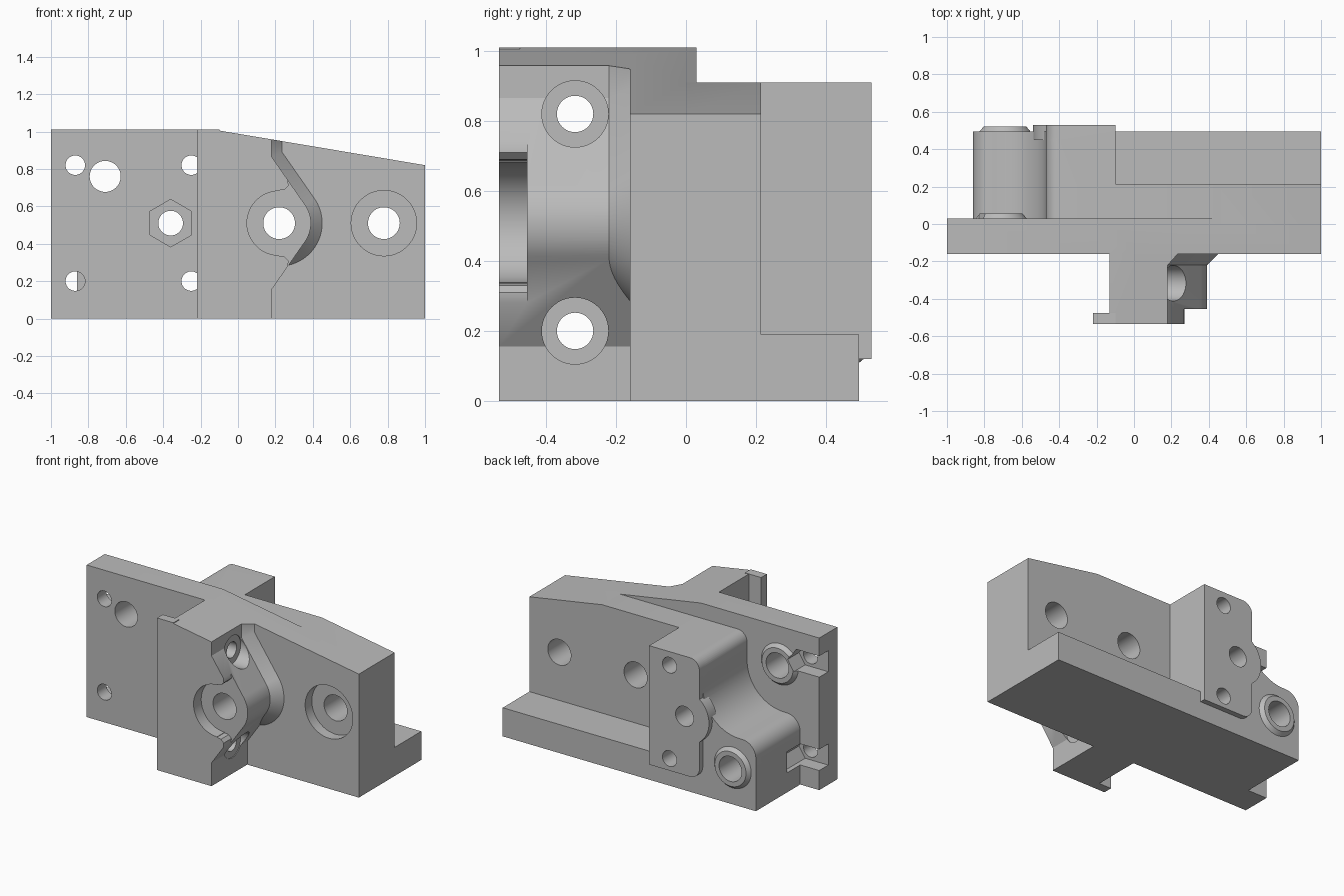
import bpy, bmesh, math

cube = bpy.data.objects.get("Cube")
if cube:
    bpy.data.objects.remove(cube, do_unlink=True)

grey = bpy.data.materials.new("plain_grey")
grey.use_nodes = True
COLOUR = (0.5, 0.5, 0.5, 1)
grey.diffuse_color = COLOUR
grey.node_tree.nodes["Principled BSDF"].inputs["Base Color"].default_value = COLOUR


def loft(name, start, end, a, b, axis="y"):
    """Solid between two matching outlines; outlines are (x, z), or (y, z) along x."""
    bm = bmesh.new()
    place = (lambda p, t: (p[0], t, p[1])) if axis == "y" else (lambda p, t: (t, p[0], p[1]))
    lo = [bm.verts.new(place(p, a)) for p in start]
    hi = [bm.verts.new(place(p, b)) for p in end]
    bm.faces.new(lo)
    bm.faces.new(hi)
    for i in range(len(lo)):
        j = (i + 1) % len(lo)
        bm.faces.new((lo[i], lo[j], hi[j], hi[i]))
    bmesh.ops.recalc_face_normals(bm, faces=bm.faces)
    mesh = bpy.data.meshes.new(name)
    bm.to_mesh(mesh)
    bm.free()
    mesh.materials.append(grey)
    obj = bpy.data.objects.new(name, mesh)
    bpy.context.collection.objects.link(obj)
    return obj


def prism(name, outline, a, b, axis="y"):
    return loft(name, outline, outline, a, b, axis)


def arc(cx, cz, r, a0, a1, n=16):
    steps = [math.radians(a0 + (a1 - a0) * i / n) for i in range(n + 1)]
    return [(cx + r * math.cos(t), cz + r * math.sin(t)) for t in steps]


def circle(cx, cz, r, n=48, turn=0):
    return arc(cx, cz, r, turn, turn + 360, n)[:-1]


def rect(x0, z0, x1, z1):
    return [(x0, z0), (x1, z0), (x1, z1), (x0, z1)]


def combine(base, tool, operation):
    mod = base.modifiers.new(operation.lower(), "BOOLEAN")
    mod.operation, mod.object, mod.solver = operation, tool, "EXACT"
    deps = bpy.context.evaluated_depsgraph_get()
    mesh = bpy.data.meshes.new_from_object(base.evaluated_get(deps))
    base.modifiers.clear()
    base.data = mesh
    bpy.data.objects.remove(tool, do_unlink=True)


TOP, SHELF, BEND = 1.01, 0.91, -0.13
SLOPE = 0.19 / 1.13


def top(x):
    return TOP - SLOPE * max(0, x - BEND)


# Main plate with sloping top
body = prism("extruder_body", [(-1, 0), (1, 0), (1, top(1)), (BEND, TOP), (-1, TOP)], -0.16, 0.03)

solids = []
# Rear wall and foot
x_meet = BEND + (TOP - SHELF) / SLOPE
solids.append(prism("rear_wall", [(-0.3, 0), (1, 0), (1, top(1)), (x_meet, SHELF), (-0.3, SHELF)], 0, 0.215))
solids.append(prism("rear_foot", rect(-0.3, 0, 1, 0.19), 0, 0.495))

# Curved rear block
curve = ([(-0.86, 0)] + arc(-0.76, 0.35, 0.1, 180, 90, 10) + arc(-0.74, 0.72, 0.27, -86, 0, 20)
         + arc(-0.4, 0.84, 0.07, 180, 90, 10) + [(-0.1, SHELF), (-0.1, 0)])
solids.append(prism("rear_block", curve, 0, 0.495))

# Raised mounting pad
pad = ([(-0.1, 0.12)] + arc(-0.4, 0.19, 0.07, 270, 180, 10) + arc(-0.36, 0.51, 0.18, 232, 128, 16)
       + arc(-0.4, 0.84, 0.07, 180, 90, 10) + [(-0.1, SHELF)])
solids.append(prism("mounting_pad", pad, 0.45, 0.53))

# Tapered bearing collars
for cx, cz, y in ((-0.71, 0.76, 0.03), (-0.69, 0.245, 0.495)):
    solids.append(loft("collar", circle(cx, cz, 0.14), circle(cx, cz, 0.115), y - 0.005, y + 0.025))

# Front arm with rounded nose, and its edge lip
nose = arc(0.22, 0.51, 0.17, -35, 35, 20)
arm = ([(BEND, 0), (0.18, 0), (0.18, 0.155)] + nose
       + [(0.18, 0.865), (0.18, top(0.18)), (BEND, TOP)])
solids.append(prism("front_arm", arm, -0.535, -0.1))
solids.append(prism("arm_lip", rect(-0.22, 0, -0.1, TOP), -0.535, -0.475))


# Flared root where the arm meets the plate
def flare(o):
    edge = 0.18 + o * 0.9
    return ([(0, 0.3)] + arc(0.22, 0.51, 0.17 + o, -78, 35, 28)
            + [(edge, 0.865 + o * 0.45), (edge, top(edge)), (0, top(0))])


solids.append(loft("arm_root", flare(0), flare(0.06), -0.22, -0.16))
for solid in solids:
    combine(body, solid, "UNION")

cutters = []


def bore(cx, cz, r, y0=-1, y1=1):
    cutters.append(prism("bore", circle(cx, cz, r), y0, y1))


# Idler screw holes with counterbores
for cx in (0.22, 0.78):
    bore(cx, 0.51, 0.085)
bore(0.78, 0.51, 0.175, -0.3, -0.09)
bore(0.22, 0.51, 0.172, -0.7, -0.455)
opening = [(0.22, 0.685), (0.25, 0.69), (0.27, 0.71), (0.265, 0.76), (0.6, 0.76)]
opening += [(x, 1.02 - z) for x, z in reversed(opening)]
cutters.append(prism("nose_opening", opening, -0.7, -0.455))

# Plate holes, bearing bores and hexagonal trap
for cz in (0.2, 0.82):
    bore(-0.87, cz, 0.052, -0.3, 0.17)
    bore(-0.25, cz, 0.052, -0.3)
    slot = [(-1.1, cz - 0.07), (-0.83, cz - 0.07), (-0.785, cz), (-0.83, cz + 0.07), (-1.1, cz + 0.07)]
    cutters.append(prism("nut_slot", slot, -0.065, 0.17))
bore(-0.71, 0.76, 0.083)
bore(-0.69, 0.245, 0.083, 0.06)
bore(-0.36, 0.51, 0.066, -0.3)
cutters.append(prism("hex_trap", circle(-0.36, 0.51, 0.127, 6, 30), -0.3, -0.06))

# Cross holes through the arm
for cz in (0.2, 0.82):
    cutters.append(prism("cross_hole", circle(-0.317, cz, 0.052), -0.5, 0.6, "x"))
    cutters.append(prism("cross_seat", circle(-0.317, cz, 0.095), 0.175, 0.6, "x"))
for cutter in cutters:
    combine(body, cutter, "DIFFERENCE")

bpy.ops.object.select_all(action="DESELECT")
body.select_set(True)
bpy.context.view_layer.objects.active = body
bpy.ops.object.shade_smooth_by_angle(angle=math.radians(30))
